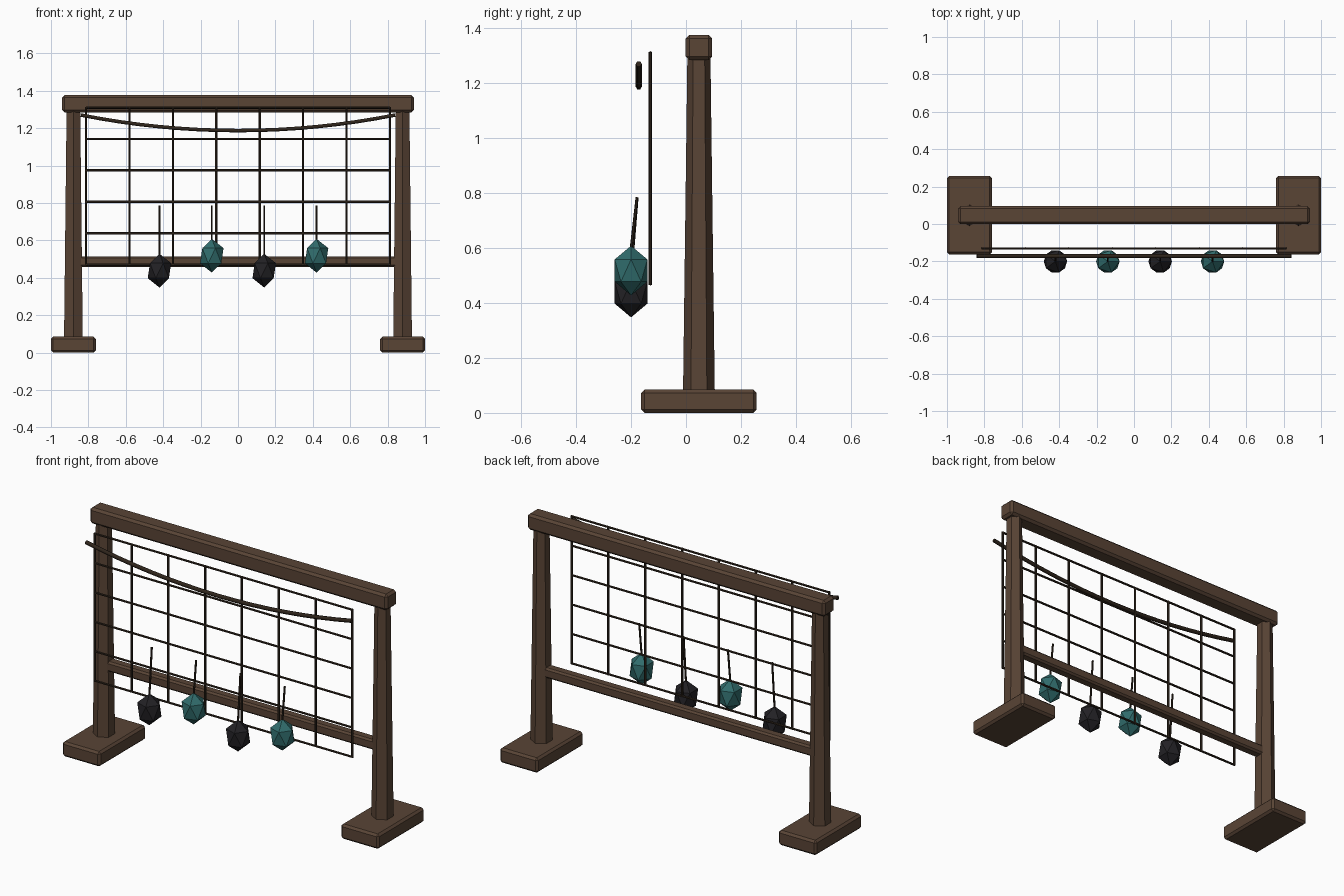
import bpy
from mathutils import Vector

if "Cube" in bpy.data.objects:
    bpy.data.objects.remove(bpy.data.objects["Cube"])


def material(name, rgb):
    m = bpy.data.materials.new(name)
    m.diffuse_color = (*rgb, 1)
    m.use_nodes = True
    m.node_tree.nodes["Principled BSDF"].inputs["Base Color"].default_value = m.diffuse_color
    return m


WOOD = material("wood", (0.10, 0.058, 0.036))
CORD = material("cord", (0.028, 0.018, 0.011))
TEAL = material("teal_stone", (0.03, 0.15, 0.15))
DARK = material("dark_stone", (0.016, 0.015, 0.018))
FRAME_Y = 0.047


def finish(name, mat):
    ob = bpy.context.object
    ob.name = name
    ob.data.materials.append(mat)
    return ob


def box(name, centre, size, bevel):
    bpy.ops.mesh.primitive_cube_add(size=1, location=centre)
    ob = finish(name, WOOD)
    ob.scale = size
    bpy.ops.object.transform_apply(location=False, rotation=False, scale=True)
    mod = ob.modifiers.new("chamfer", "BEVEL")
    mod.width = bevel
    mod.segments = 1
    return ob


def rod(name, a, b, radius, mat=CORD, sides=6):
    a, b = Vector(a), Vector(b)
    d = b - a
    bpy.ops.mesh.primitive_cylinder_add(
        vertices=sides, radius=radius, depth=d.length, location=(a + b) / 2,
        rotation=d.to_track_quat('Z', 'Y').to_euler())
    return finish(name, mat)


# Wooden frame
box("top_beam", (0, FRAME_Y, 1.33), (1.88, 0.096, 0.092), 0.013)
box("lower_rail", (0, FRAME_Y, 0.486), (1.72, 0.058, 0.058), 0.01)
for side, s in (("left", -1), ("right", 1)):
    box(side + "_foot", (s * 0.88, FRAME_Y, 0.0425), (0.24, 0.42, 0.085), 0.012)
    bpy.ops.mesh.primitive_cone_add(
        vertices=6, radius1=0.058, radius2=0.042, depth=1.24,
        location=(s * 0.88, FRAME_Y, 0.68))
    finish(side + "_post", WOOD)

# Net of crossing cords
NET_Y, NET_X, LOW, HIGH = -0.13, 0.813, 0.47, 1.31
for i in range(8):
    x = -NET_X + i * 2 * NET_X / 7
    rod(f"net_vertical_{i + 1}", (x, NET_Y, LOW - 0.004), (x, NET_Y, HIGH + 0.004), 0.0065)
for i in range(6):
    z = LOW + i * (HIGH - LOW) / 5
    rod(f"net_horizontal_{i + 1}", (-NET_X, NET_Y, z), (NET_X, NET_Y, z), 0.0065)

# Sagging rope in front of the net
curve = bpy.data.curves.new("sagging_rope", 'CURVE')
curve.dimensions = '3D'
curve.bevel_depth = 0.011
curve.bevel_resolution = 1
curve.use_fill_caps = True
spline = curve.splines.new('POLY')
spline.points.add(16)
for i, p in enumerate(spline.points):
    t = i / 8 - 1
    p.co = (0.84 * t, -0.172, 1.187 + 0.083 * t * t, 1)
rope = bpy.data.objects.new("sagging_rope", curve)
bpy.context.collection.objects.link(rope)
bpy.ops.object.select_all(action='DESELECT')
rope.select_set(True)
bpy.context.view_layer.objects.active = rope
bpy.ops.object.convert(target='MESH')
finish("sagging_rope", CORD)

# Faceted hanging stones with their strings
for i in range(4):
    x = -0.42 + 0.28 * i
    z, mat = ((0.438, DARK), (0.518, TEAL))[i % 2]
    bpy.ops.mesh.primitive_ico_sphere_add(subdivisions=1, radius=0.07, location=(x, -0.2, z))
    finish(f"hanging_stone_{i + 1}", mat).scale.z = 1.29
    rod(f"stone_string_{i + 1}", (x, -0.178, 0.785), (x, -0.2, z + 0.075), 0.0055)
